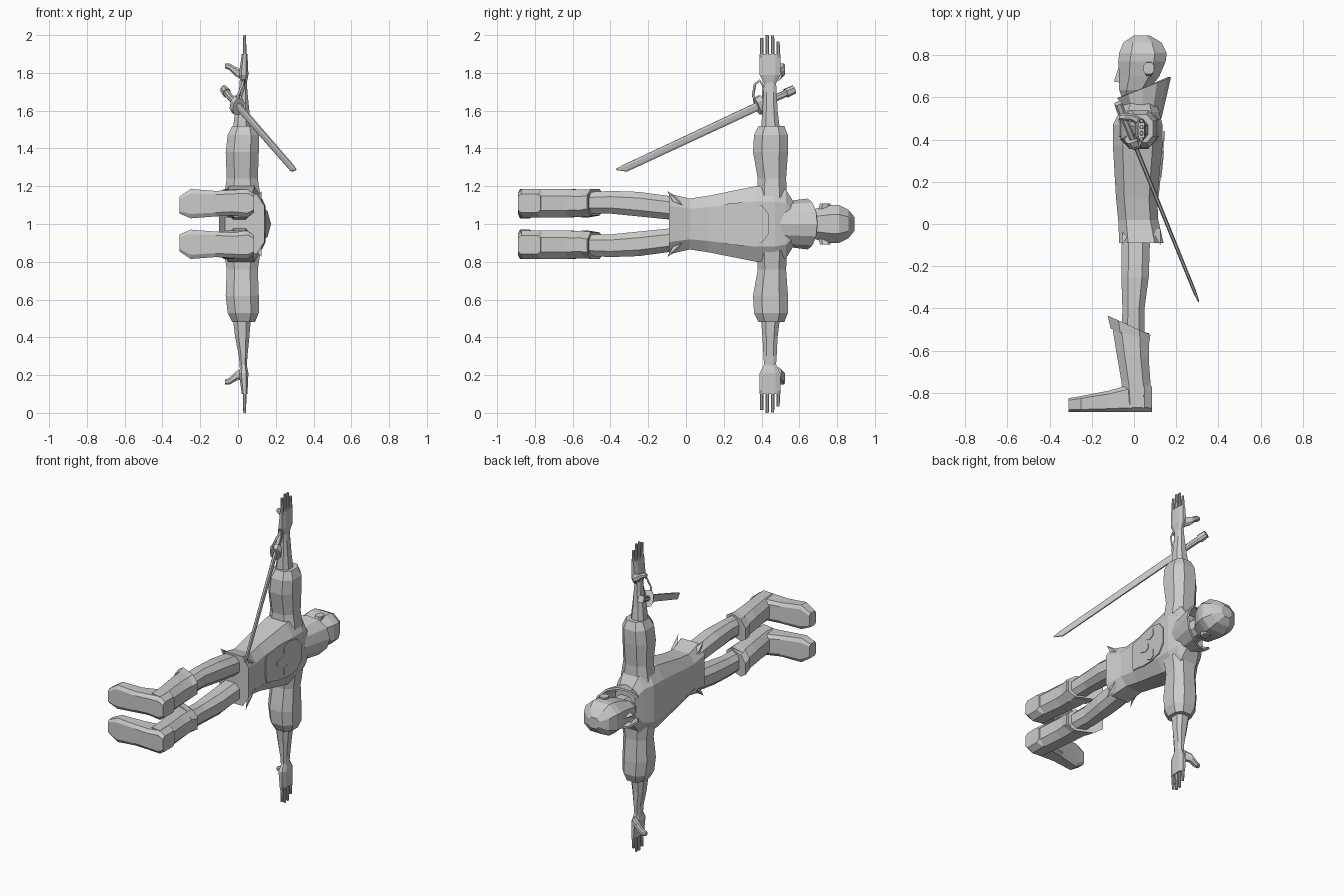
import bpy, bmesh, math
from mathutils import Vector

default_cube = bpy.data.objects.get("Cube")
if default_cube:
    bpy.data.objects.remove(default_cube, do_unlink=True)

grey = bpy.data.materials.new("plain_grey")
grey.use_nodes = True
grey.diffuse_color = (0.6, 0.6, 0.6, 1)
grey.node_tree.nodes["Principled BSDF"].inputs["Base Color"].default_value = grey.diffuse_color

CENTRE = Vector((0, 0, 1))
X, Y, Z = range(3)


def make_object(name, verts, faces, origin=CENTRE, mirrored=False):
    mesh = bpy.data.meshes.new(name)
    bm = bmesh.new()
    points = [bm.verts.new(v) for v in verts]
    for face in faces:
        bm.faces.new([points[i] for i in face])
    bmesh.ops.recalc_face_normals(bm, faces=bm.faces)
    bm.to_mesh(mesh)
    bm.free()
    mesh.materials.append(grey)
    obj = bpy.data.objects.new(name, mesh)
    obj.location = origin
    bpy.context.collection.objects.link(obj)
    if mirrored:
        mirror = obj.modifiers.new("mirror", 'MIRROR')
        mirror.use_axis = (False, False, True)
        mirror.use_mirror_merge = False
    return obj


def octagon(a0, a1, b0, b1, cut):
    """Rectangle with its corners cut off."""
    ca, cb = (a1 - a0) * cut, (b1 - b0) * cut
    return [(a0 + ca, b0), (a1 - ca, b0), (a1, b0 + cb), (a1, b1 - cb),
            (a1 - ca, b1), (a0 + ca, b1), (a0, b1 - cb), (a0, b0 + cb)]


def loft(name, axis, rings, cut=0.25, tilt=0, **options):
    """Skin cut-corner sections (position, then extents on the other axes)."""
    verts, faces, n = [], [], 8
    for position, *extent in rings:
        for a, b in octagon(*extent, cut):
            point = [a, b]
            point.insert(axis, position + tilt * a)
            verts.append(point)
    for start in range(0, len(verts) - n, n):
        for i in range(n):
            j = (i + 1) % n
            faces.append((start + i, start + j, start + n + j, start + n + i))
    faces.append(range(n))
    faces.append(range(len(verts) - n, len(verts)))
    return make_object(name, verts, faces, **options)


# Shirt body, flared at the hem
loft("shirt", Y, [
    (-.09, -.07, .14, -.16, .16), (.02, -.075, .115, -.135, .135),
    (.12, -.085, .11, -.15, .15), (.37, -.1, .135, -.2, .2),
    (.47, -.1, .135, -.2, .2), (.53, -.07, .12, -.18, .18),
    (.58, -.04, .1, -.1, .1)], cut=.2)

# Pointed hem corners
for front in (-1, 1):
    x = .035 + front * .09
    make_object("hem_point", [(x, -.02, .1), (x, -.1, .175), (x, -.07, .12),
                              (x - front * .04, -.03, .13)],
                [(0, 1, 2), (0, 1, 3), (1, 2, 3), (0, 2, 3)], mirrored=True)

# Neck and head
loft("neck", Y, [(.52, -.03, .1, -.06, .06), (.7, -.02, .09, -.06, .06)])
loft("head", Y, [
    (.59, -.055, .03, -.035, .035), (.635, -.07, .07, -.065, .065),
    (.7, -.07, .12, -.085, .085), (.77, -.075, .15, -.1, .1),
    (.81, -.07, .155, -.1, .1), (.86, -.05, .13, -.075, .075),
    (.893, .0, .075, -.035, .035)])
make_object("nose", [(-.07, .75, 0), (-.065, .67, .02), (-.065, .67, -.02), (-.095, .675, 0)],
            [(0, 1, 2), (0, 1, 3), (0, 2, 3), (1, 2, 3)])
loft("ear", Z, [(.08, .05, .09, .7, .77), (.108, .045, .095, .71, .765)], mirrored=True)

# Open standing collar, higher behind
steps = 10
verts, faces = [], []
for i in range(steps + 1):
    angle = math.radians(-145 + 290 * i / steps)
    back, side = math.cos(angle), math.sin(angle)
    verts.append((.035 + .095 * back, .53 - .03 * back, .12 * side))
    verts.append((.035 + .14 * back, .64 + .055 * back, .135 * side))
for i in range(0, 2 * steps, 2):
    faces.append((i, i + 1, i + 3, i + 2))
collar = make_object("collar", verts, faces)
collar.modifiers.new("thickness", 'SOLIDIFY').thickness = .012

# Sleeves, forearms and hands
loft("sleeve", Z, [
    (.14, -.075, .12, .375, .535), (.24, -.06, .105, .38, .53),
    (.38, -.065, .11, .355, .54), (.47, -.055, .11, .36, .54),
    (.52, -.03, .09, .385, .52)], mirrored=True)
loft("forearm", Z, [
    (.48, -.03, .07, .395, .5), (.6, -.015, .06, .405, .485),
    (.7, .005, .05, .41, .48), (.77, .01, .045, .415, .475)], mirrored=True)
loft("hand", Z, [
    (.74, .015, .045, .415, .475), (.79, .005, .055, .39, .5),
    (.9, .02, .05, .39, .5)], mirrored=True)
for number, length in enumerate((.985, 1, .998, .965)):
    y = .401 + number * .029
    loft("finger", Z, [(.88, .025, .046, y - .01, y + .01),
                       (length, .028, .042, y - .008, y + .008)], mirrored=True)
loft("thumb", X, [
    (-.07, .495, .52, .825, .85), (-.045, .49, .525, .815, .85),
    (-.01, .485, .525, .78, .83), (.03, .46, .505, .76, .82)], mirrored=True)

# Trouser legs
loft("trouser_leg", Y, [
    (-.6, -.06, .05, .055, .165), (-.4, -.055, .05, .055, .175),
    (-.25, -.06, .07, .04, .17), (-.1, -.06, .075, .025, .15),
    (.0, -.06, .075, .02, .13)], mirrored=True)

# Boots with slanted cuffs
loft("boot_shaft", Y, [
    (-.86, -.05, .08, .035, .185), (-.76, -.06, .08, .035, .185),
    (-.62, -.085, .07, .035, .185), (-.5, -.105, .07, .04, .18)], tilt=-.25, mirrored=True)
loft("boot_cuff", Y, [
    (-.545, -.11, .07, .035, .18), (-.49, -.125, .078, .045, .185)],
    tilt=-.45, mirrored=True)
loft("boot_foot", X, [
    (-.31, -.89, -.825, .055, .145), (-.25, -.89, -.815, .03, .185),
    (-.12, -.89, -.79, .04, .175), (-.03, -.89, -.765, .045, .18),
    (.05, -.89, -.75, .035, .185), (.085, -.89, -.77, .06, .16)],
    cut=.15, mirrored=True)


def back_plate(name, outline, lift, mirrored=False):
    """Thin plate lying on the sloping back of the shirt."""
    verts = [(.1 + .1 * y + level, y, s) for level in (-.003, lift) for y, s in outline]
    n = len(outline)
    faces = [range(n), range(n, 2 * n)]
    faces += [(i, (i + 1) % n, n + (i + 1) % n, n + i) for i in range(n)]
    make_object(name, verts, faces, mirrored=mirrored)


# Skull emblem on the back
half = [(.12, .05), (.13, .09), (.2, .1), (.23, .11), (.32, .115), (.4, .1), (.44, .05)]
back_plate("skull_emblem", half + [(y, -s) for y, s in reversed(half)], .004)
back_plate("skull_eye", [(.28, .045), (.28, .09), (.32, .11), (.345, .09), (.345, .05), (.31, .035)],
           .008, mirrored=True)
back_plate("skull_nose", [(.22, .015), (.27, .03), (.29, .015), (.29, -.015), (.27, -.03), (.22, -.015)],
           .008)

# Sword: each part is built along its own z, then aimed at the tip
guard_point = Vector((.0, .385, 1.625))
aim = Vector((.305, -.75, -.35)).to_track_quat('Z', 'Y')
sword = [
    loft("sword_blade", Z, [(0, -.01, .01, -.022, .022), (.83, -.008, .008, -.02, .02),
                            (.88, -.003, .003, .01, .018)], origin=guard_point),
    loft("sword_guard", Z, [(-.025, -.035, .035, -.05, .05), (.01, -.03, .03, -.045, .045)],
         origin=guard_point),
    loft("sword_grip", Z, [(-.18, -.016, .016, -.018, .018), (0, -.014, .014, -.016, .016)],
         origin=guard_point),
    loft("sword_pommel", Z, [(-.22, -.018, .018, -.022, .022), (-.17, -.02, .02, -.024, .024)],
         origin=guard_point)]
for part in sword:
    part.rotation_mode = 'QUATERNION'
    part.rotation_quaternion = aim

# Curved hand loop above the guard
loop_curve = bpy.data.curves.new("hand_loop", 'CURVE')
loop_curve.dimensions = '3D'
loop_curve.bevel_depth = .007
loop_curve.bevel_resolution = 0
path = [(0, .38, .62), (.0, .355, .68), (.025, .365, .74), (.03, .39, .76), (.03, .41, .73), (0, .41, .63)]
spline = loop_curve.splines.new('POLY')
spline.points.add(len(path) - 1)
for point, place in zip(spline.points, path):
    point.co = (*place, 1)
loop_curve.materials.append(grey)
hand_loop = bpy.data.objects.new("hand_loop", loop_curve)
hand_loop.location = CENTRE
bpy.context.collection.objects.link(hand_loop)
